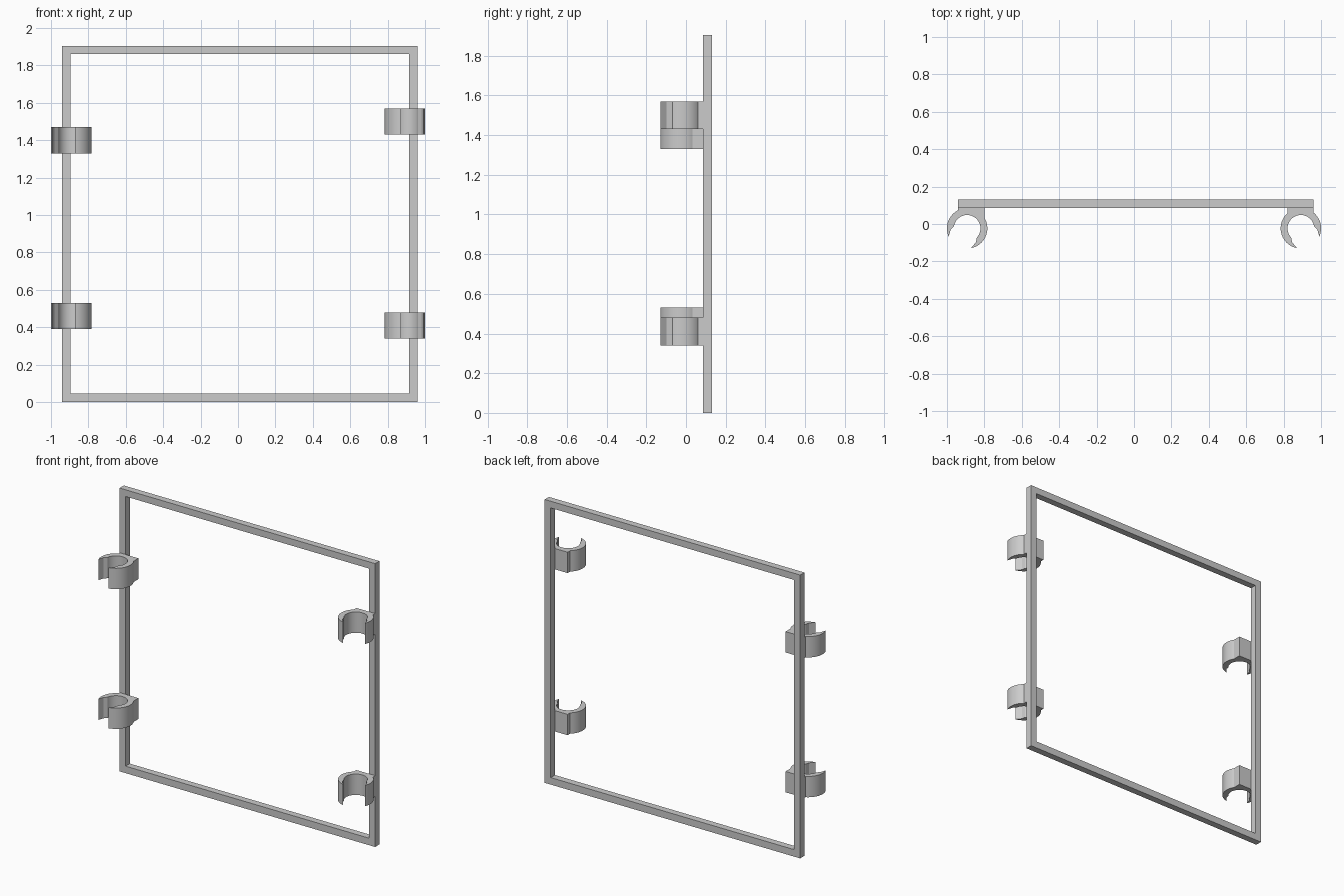
import bpy
import bmesh
from math import radians, cos, sin, sqrt

cube = bpy.data.objects.get("Cube")
if cube:
    bpy.data.objects.remove(cube, do_unlink=True)

grey = bpy.data.materials.new("plain grey")
grey.use_nodes = True
colour = (0.6, 0.6, 0.6, 1)
grey.diffuse_color = colour
grey.node_tree.nodes["Principled BSDF"].inputs["Base Color"].default_value = colour


def make_object(name, bm):
    bmesh.ops.recalc_face_normals(bm, faces=bm.faces)
    mesh = bpy.data.meshes.new(name)
    bm.to_mesh(mesh)
    bm.free()
    mesh.materials.append(grey)
    obj = bpy.data.objects.new(name, mesh)
    bpy.context.collection.objects.link(obj)
    return obj


def arc(radius, start, end, steps):
    angles = [radians(start + (end - start) * i / steps) for i in range(steps + 1)]
    return [(radius * cos(a), radius * sin(a)) for a in angles]


# Rectangular frame: outer and inner loops bridged, then extruded in depth
FRONT, BACK = 0.085, 0.13


def rectangle(x0, x1, z0, z1):
    return [(x0, z0), (x1, z0), (x1, z1), (x0, z1)]


bm = bmesh.new()
outer = [bm.verts.new((x, FRONT, z)) for x, z in rectangle(-0.94, 0.96, 0, 1.905)]
inner = [bm.verts.new((x, FRONT, z)) for x, z in rectangle(-0.895, 0.915, 0.047, 1.86)]
for i in range(4):
    j = (i + 1) % 4
    bm.faces.new((outer[i], outer[j], inner[j], inner[i]))
result = bmesh.ops.extrude_face_region(bm, geom=bm.faces[:], use_keep_orig=True)
moved = [v for v in result["geom"] if isinstance(v, bmesh.types.BMVert)]
bmesh.ops.translate(bm, verts=moved, vec=(0, BACK - FRONT, 0))
make_object("frame", bm)

# Snap clips: open ring with flared jaws and a neck joining the frame
R_OUT, R_IN, CENTRE_X, CENTRE_Y = 0.108, 0.071, 0.892, -0.023
HEIGHT = 0.14


def clip_profile(neck_a, neck_b):
    def on_ring(x):
        return (x, sqrt(R_OUT ** 2 - x ** 2))

    top = FRONT - CENTRE_Y
    ring = arc(R_OUT, 204, -79, 64)
    far = [p for p in ring if p[0] < neck_a - 0.002]
    near = [p for p in ring if p[0] > neck_b + 0.002 and p[1] > 0]
    # The lower jaw lies under the neck, so it is picked by height instead
    low = [p for p in ring if p[1] <= 0 and p[0] > 0]
    neck = [on_ring(neck_a), (neck_a, top), (neck_b, top), on_ring(neck_b)]
    jaw_bow = arc(0.088, -58, -58, 1)[:1]
    far_bow = arc(0.088, 184, 184, 1)[:1]
    return far + neck + near + low + jaw_bow + arc(R_IN, -43, 171, 48) + far_bow


def make_clip(name, side, neck_a, neck_b, z):
    bm = bmesh.new()
    verts = [bm.verts.new((side * (CENTRE_X - x), CENTRE_Y + y, z))
             for x, y in clip_profile(neck_a, neck_b)]
    face = bm.faces.new(verts)
    result = bmesh.ops.extrude_face_region(bm, geom=[face], use_keep_orig=True)
    moved = [v for v in result["geom"] if isinstance(v, bmesh.types.BMVert)]
    bmesh.ops.translate(bm, verts=moved, vec=(0, 0, HEIGHT))
    obj = make_object(name, bm)
    bpy.ops.object.select_all(action="DESELECT")
    obj.select_set(True)
    bpy.context.view_layer.objects.active = obj
    bpy.ops.object.shade_smooth_by_angle(angle=radians(20))


for level, right_z, left_z in (("lower", 0.39, 0.34), ("upper", 1.33, 1.43)):
    make_clip(level + "_right_clip", -1, -0.048, 0.092, right_z)
    make_clip(level + "_left_clip", 1, -0.069, 0.071, left_z)
